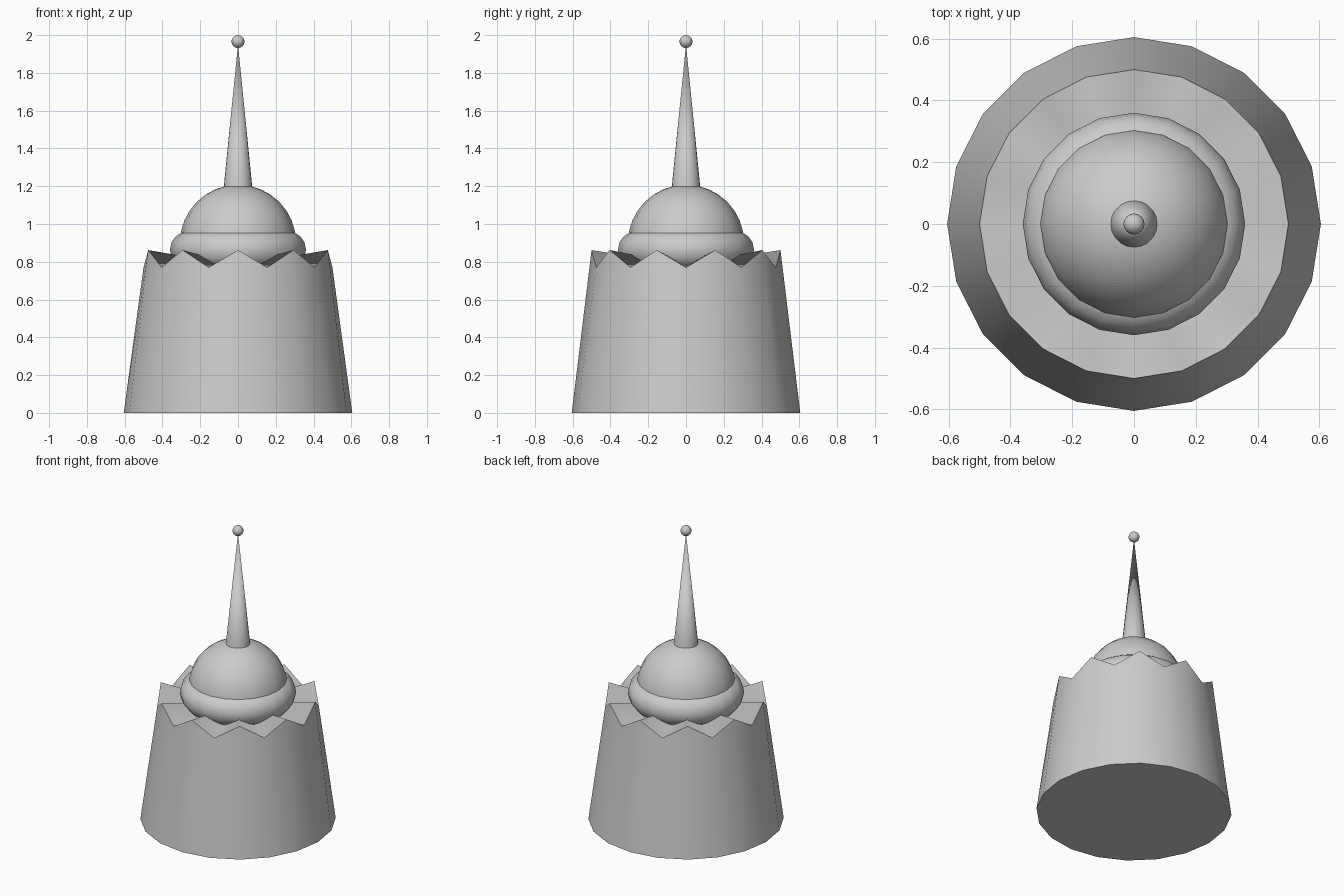
import bpy, bmesh, math

if "Cube" in bpy.data.objects:
    bpy.data.objects.remove(bpy.data.objects["Cube"])


def finish(obj, name, angle=40):
    obj.name = name
    bpy.ops.object.select_all(action='DESELECT')
    obj.select_set(True)
    bpy.context.view_layer.objects.active = obj
    bpy.ops.object.shade_smooth_by_angle(angle=math.radians(angle))
    return obj


# Tapered body with a zigzag rim and a sunken folded top
SIDES = 20
bm = bmesh.new()
low, rim = [], []
for i in range(SIDES):
    a = math.tau * i / SIDES - math.pi / 2
    c, s = math.cos(a), math.sin(a)
    low.append(bm.verts.new((0.605 * c, 0.605 * s, 0)))
    rim.append(bm.verts.new((0.5 * c, 0.5 * s, 0.77 if i % 2 else 0.862)))
centre = bm.verts.new((0, 0, 0.78))
for i in range(SIDES):
    j = (i + 1) % SIDES
    bm.faces.new((low[i], low[j], rim[j], rim[i]))
    bm.faces.new((rim[i], rim[j], centre))
bm.faces.new(low[::-1])
mesh = bpy.data.meshes.new("body")
bm.to_mesh(mesh)
bm.free()
body = bpy.data.objects.new("body", mesh)
bpy.context.collection.objects.link(body)
finish(body, "body", 68)

# Rounded collar under the dome
bpy.ops.mesh.primitive_torus_add(major_segments=20, minor_segments=16,
                                 major_radius=0.26, minor_radius=0.1,
                                 location=(0, 0, 0.863), rotation=(0, 0, math.pi / 2))
finish(bpy.context.object, "collar")

# Dome
bpy.ops.mesh.primitive_uv_sphere_add(segments=20, ring_count=16, radius=0.308,
                                     location=(0, 0, 0.9))
finish(bpy.context.object, "dome")

# Spire
bpy.ops.mesh.primitive_cone_add(vertices=20, radius1=0.078, radius2=0,
                                depth=0.78, location=(0, 0, 1.56))
finish(bpy.context.object, "spire")

# Ball at the tip
bpy.ops.mesh.primitive_uv_sphere_add(segments=16, ring_count=12, radius=0.034,
                                     location=(0, 0, 1.966))
finish(bpy.context.object, "tip_ball")
